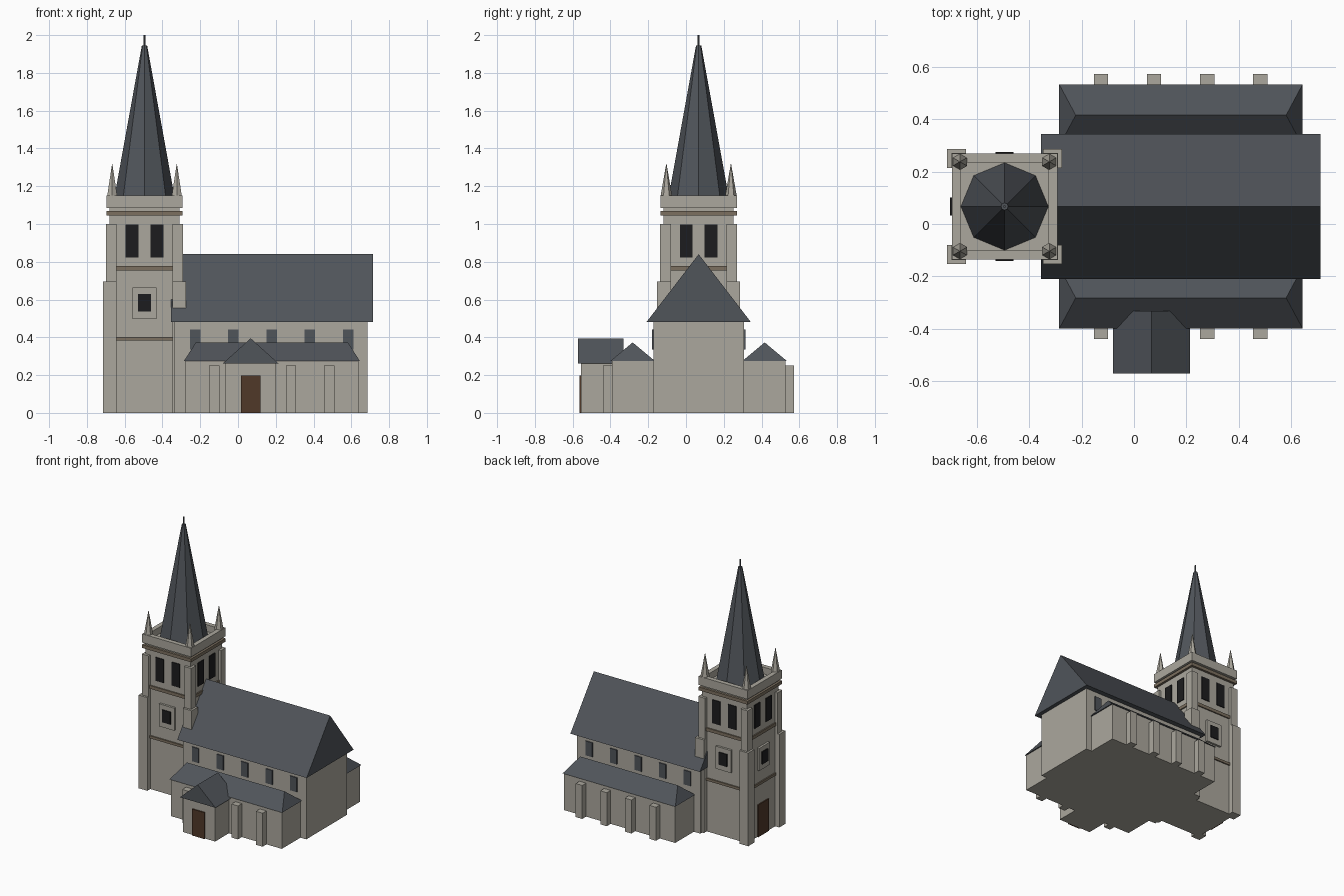
import bpy, bmesh, math
from mathutils import Matrix, Vector

cube = bpy.data.objects.get("Cube")
if cube:
    bpy.data.objects.remove(cube, do_unlink=True)


def material(name, rgb):
    m = bpy.data.materials.new(name)
    m.use_nodes = True
    m.diffuse_color = (*rgb, 1)
    m.node_tree.nodes["Principled BSDF"].inputs["Base Color"].default_value = (*rgb, 1)
    return m


STONE = material("warm grey stone", (0.41, 0.39, 0.34))
SLATE = material("blue grey slate", (0.08, 0.089, 0.102))
BAND = material("brown stone band", (0.2, 0.16, 0.115))
DARK = material("dark opening", (0.012, 0.012, 0.013))
WOOD = material("brown door wood", (0.08, 0.04, 0.022))


def finish(name, bm, mat):
    bmesh.ops.recalc_face_normals(bm, faces=bm.faces)
    me = bpy.data.meshes.new(name)
    bm.to_mesh(me)
    bm.free()
    me.materials.append(mat)
    ob = bpy.data.objects.new(name, me)
    bpy.context.collection.objects.link(ob)
    return ob


def box(name, mat, x, y, z):
    """Box from (min, max) pairs."""
    bm = bmesh.new()
    bmesh.ops.create_cube(bm, size=1)
    for v in bm.verts:
        v.co = Vector([(a + b) / 2 + c * (b - a) for (a, b), c in zip((x, y, z), v.co)])
    return finish(name, bm, mat)


def roof(name, mat, x, y, z, hip=0, along_y=False):
    """Ridged roof: gabled if hip is 0, otherwise hipped at both ends."""
    (x0, x1), (y0, y1), (z0, z1) = x, y, z
    xm, ym = (x0 + x1) / 2, (y0 + y1) / 2
    if along_y:
        ridge = [(xm, y0 + hip, z1), (xm, y1 - hip, z1)]
    else:
        ridge = [(x0 + hip, ym, z1), (x1 - hip, ym, z1)]
    bm = bmesh.new()
    for p in [(x0, y0, z0), (x1, y0, z0), (x1, y1, z0), (x0, y1, z0)] + ridge:
        bm.verts.new(p)
    bmesh.ops.convex_hull(bm, input=bm.verts)
    bmesh.ops.dissolve_limit(bm, angle_limit=0.01, verts=bm.verts, edges=bm.edges)
    return finish(name, bm, mat)


def cone(name, mat, x, y, z, r0, r1, sides):
    bm = bmesh.new()
    bmesh.ops.create_cone(bm, cap_ends=True, segments=sides, radius1=r0, radius2=r1,
                          depth=z[1] - z[0],
                          matrix=Matrix.Translation((x, y, sum(z) / 2)))
    return finish(name, bm, mat)


# Nave
CY = 0.067
box("nave_walls", STONE, (-0.335, 0.685), (CY - 0.24, CY + 0.24), (0, 0.485))
roof("nave_roof", SLATE, (-0.355, 0.714), (CY - 0.277, CY + 0.277), (0.48, 0.84))

# Aisles, buttresses and upper windows on both long sides
for s, side in ((-1, "front"), (1, "back")):
    def span(a, b):
        return tuple(sorted((CY + s * a, CY + s * b)))
    box(f"{side}_aisle_walls", STONE, (-0.28, 0.637), span(0.2, 0.46), (0, 0.28))
    roof(f"{side}_aisle_roof", SLATE, (-0.286, 0.645), span(0.232, 0.467),
         (0.275, 0.373), hip=0.063)
    for i in range(4):
        x = -0.126 + 0.203 * i
        box(f"{side}_aisle_buttress_{i + 1}", STONE, (x - 0.027, x + 0.027),
            span(0.45, 0.506), (0, 0.25))
    for i in range(5):
        x = -0.227 + 0.2025 * i
        box(f"{side}_upper_window_{i + 1}", SLATE, (x - 0.028, x + 0.028),
            span(0.235, 0.247), (0.335, 0.442))

# Porch
box("porch_walls", STONE, (-0.067, 0.2), (-0.555, -0.38), (0, 0.27))
roof("porch_roof", SLATE, (-0.08, 0.214), (-0.572, -0.332), (0.262, 0.395), along_y=True)
box("porch_door", WOOD, (0.015, 0.118), (-0.565, -0.556), (0, 0.197))

# Tower
TX = -0.495


def tower_block(name, mat, half, z):
    return box(name, mat, (TX - half, TX + half), (CY - half, CY + half), z)


tower_block("tower_body", STONE, 0.185, (0, 1.1))
tower_block("lower_band", BAND, 0.194, (0.383, 0.402))
tower_block("middle_band", BAND, 0.194, (0.753, 0.777))
tower_block("upper_band", BAND, 0.202, (1.045, 1.07))

# Stepped corner buttresses and pinnacles
for sx, sy, corner in ((-1, -1, "front_right"), (1, -1, "front_left"),
                       (-1, 1, "back_right"), (1, 1, "back_left")):
    for stage, outer, z in (("lower", 0.22, (0, 0.695)), ("upper", 0.204, (0.69, 1.0))):
        xs = sorted((TX + sx * 0.147, TX + sx * outer))
        ys = sorted((CY + sy * 0.147, CY + sy * outer))
        box(f"{corner}_{stage}_buttress", STONE, xs, ys, z)
    cone(f"{corner}_pinnacle", STONE, TX + sx * 0.171, CY + sy * 0.171,
         (1.14, 1.318), 0.032, 0.001, 6)


def on_face(name, mat, turn, across, out, z):
    """Box on a tower face: across the face, distance out from the axis, height."""
    ob = box(name, mat, across, (-out[1], -out[0]), z)
    ob.data.transform(Matrix.Translation((TX, CY, 0)) @ Matrix.Rotation(turn, 4, "Z"))
    return ob


# Parapet walls and openings on each of the four faces
for i, face in enumerate(("front", "left", "back", "right")):
    turn = i * math.pi / 2
    on_face(f"{face}_parapet", STONE, turn, (-0.202, 0.202), (0.168, 0.202), (1.085, 1.15))
    for j, c in enumerate((-0.066, 0.066)):
        on_face(f"{face}_belfry_opening_{j + 1}", DARK, turn, (c - 0.034, c + 0.034),
                (0.184, 0.191), (0.823, 0.998))
    on_face(f"{face}_window_surround", STONE, turn, (-0.063, 0.063), (0.18, 0.201), (0.497, 0.665))
    on_face(f"{face}_tower_window", DARK, turn, (-0.034, 0.034), (0.2, 0.208), (0.537, 0.63))

on_face("tower_door", WOOD, -math.pi / 2, (-0.063, 0.063), (0.184, 0.193), (0, 0.24))

# Spire
cone("spire", SLATE, TX, CY, (1.095, 1.945), 0.168, 0.014, 8)
cone("spire_finial", SLATE, TX, CY, (1.94, 2.0), 0.005, 0.005, 8)
